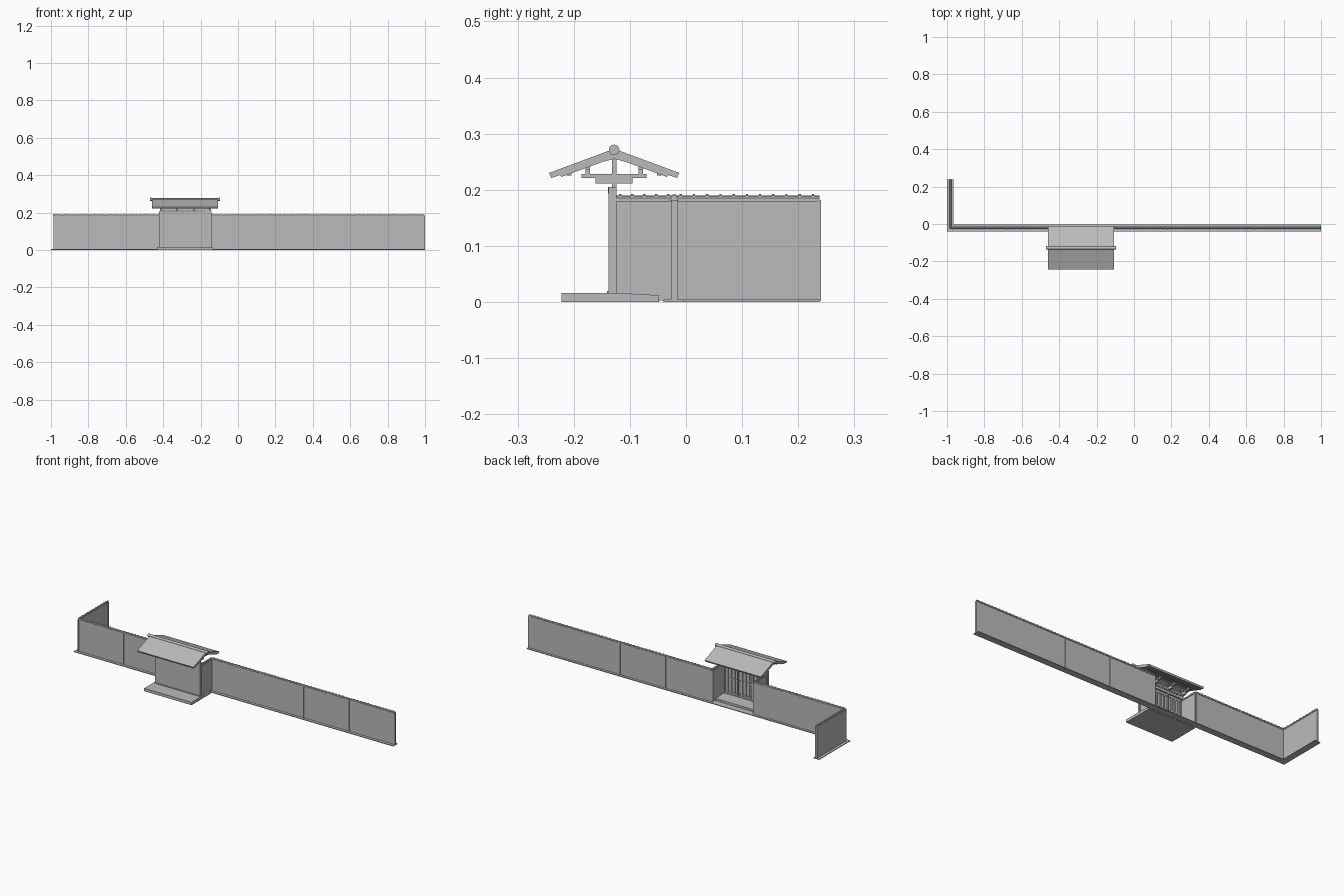
import bpy, bmesh, math
from mathutils import Vector, Matrix

old = bpy.data.objects.get("Cube")
if old:
    bpy.data.objects.remove(old, do_unlink=True)

grey = bpy.data.materials.new("plain_grey")
grey.use_nodes = True
TONE = (0.5, 0.5, 0.5, 1)
grey.diffuse_color = TONE
grey.node_tree.nodes["Principled BSDF"].inputs["Base Color"].default_value = TONE


def finish(name, bm):
    bmesh.ops.recalc_face_normals(bm, faces=bm.faces)
    mesh = bpy.data.meshes.new(name)
    bm.to_mesh(mesh)
    bm.free()
    mesh.materials.append(grey)
    ob = bpy.data.objects.new(name, mesh)
    bpy.context.collection.objects.link(ob)
    return ob


def add_box(bm, x, y, z):
    """Each argument is a (low, high) pair."""
    lo, hi = Vector((x[0], y[0], z[0])), Vector((x[1], y[1], z[1]))
    mat = Matrix.Translation((lo + hi) / 2) @ Matrix.Diagonal((*(hi - lo), 1))
    bmesh.ops.create_cube(bm, size=1, matrix=mat)


def boxes(name, items):
    bm = bmesh.new()
    for item in items:
        add_box(bm, *item)
    return finish(name, bm)


def add_rod(bm, x0, x1, y, z, radius, sides=10):
    mat = Matrix.Translation(((x0 + x1) / 2, y, z)) @ Matrix.Rotation(math.pi / 2, 4, "Y")
    bmesh.ops.create_cone(bm, cap_ends=True, segments=sides, radius1=radius,
                          radius2=radius, depth=abs(x1 - x0), matrix=mat)


def prism(name, outline, x0, x1):
    """Extrude a y-z outline along x."""
    bm = bmesh.new()
    face = bm.faces.new([bm.verts.new((x0, y, z)) for y, z in outline])
    ext = bmesh.ops.extrude_face_region(bm, geom=[face])
    verts = [g for g in ext["geom"] if isinstance(g, bmesh.types.BMVert)]
    bmesh.ops.translate(bm, verts=verts, vec=(x1 - x0, 0, 0))
    return finish(name, bm)


def wall_run(name, start, end, bays):
    """Wall with slim posts and a rounded tile coping between two ground points."""
    a, b = Vector((*start, 0)), Vector((*end, 0))
    length = (b - a).length
    turn = Matrix.Translation(a) @ Matrix.Rotation(math.atan2(b.y - a.y, b.x - a.x), 4, "Z")
    wall, post, cap = bmesh.new(), bmesh.new(), bmesh.new()
    add_box(wall, (0, length), (-0.004, 0.004), (0.003, 0.181))
    for i in range(bays + 1):
        x = length * i / bays
        add_box(post, (x - 0.003, x + 0.003), (-0.006, 0.006), (0.003, 0.182))
    add_box(cap, (0, length), (-0.007, 0.007), (0.179, 0.184))
    add_rod(cap, 0, length, 0, 0.185, 0.0055)
    joints = max(2, round(length / 0.0226))
    for i in range(joints):
        x = length * (i + 0.5) / joints
        add_rod(cap, x - 0.002, x + 0.002, 0, 0.185, 0.0073, 8)
    for part, bm in (("panel", wall), ("posts", post), ("coping", cap)):
        finish(f"{name}_{part}", bm).matrix_world = turn


# Gate extents
GL, GR, GY, WY = -0.418, -0.145, -0.128, -0.021

# Ground strips under the walls
boxes("wall_footing", [((-1, 1), (-0.04, -0.004), (0, 0.004)),
                       ((-1, -0.964), (-0.004, 0.238), (0, 0.004))])

# Walls
wall_run("left_wing_wall", (-0.981, WY), (-0.981, 0.238), 1)
wall_run("left_wall", (-0.981, WY), (GL, WY), 2)
wall_run("right_wall", (GR, WY), (0.997, WY), 4)
wall_run("gate_left_return", (GL + 0.004, WY), (GL + 0.004, GY), 1)
wall_run("gate_right_return", (GR - 0.004, WY), (GR - 0.004, GY), 1)

# Entrance platform with a gently sloping rear
prism("platform", [(-0.222, 0), (-0.222, 0.016), (-0.118, 0.016),
                   (-0.048, 0.012), (-0.048, 0)], -0.432, -0.135)
boxes("door_sill", [((GL, GR), (-0.141, -0.12), (0.014, 0.02))])

# Door frame and leaves
bay = (GR - GL) / 3
edges = [GL + bay * i for i in range(4)]
boxes("door_posts", [((x - 0.004, x + 0.004), (-0.138, -0.124), (0.016, 0.205))
                     for x in edges])
boxes("door_lintel", [((GL, GR), (-0.139, -0.124), (0.193, 0.205)),
                      ((GL, GR), (-0.134, -0.122), (0.212, 0.223))])
boxes("door_leaves", [((edges[i], edges[i + 1]), (-0.138, -0.133), (0.02, 0.195))
                      for i in range(3)])
slats, rails = [], []
for i in range(3):
    for k in range(1, 4):
        x = edges[i] + bay * k / 4
        slats.append(((x - 0.004, x + 0.004), (-0.134, -0.128), (0.024, 0.18)))
    for z in (0.024, 0.1, 0.178):
        rails.append(((edges[i], edges[i + 1]), (-0.1335, -0.129), (z, z + 0.006)))
boxes("door_slats", slats)
boxes("door_rails", rails)
# Short struts of the transom above the lintel
boxes("transom_struts", [((x - 0.004, x + 0.004), (-0.132, -0.124), (0.203, 0.214))
                         for x in [GL + 0.01 + 0.0165 * i for i in range(12)]]
      + [((GR - 0.035, GR), (-0.132, -0.124), (0.203, 0.214))])

# Roof frame
posts, ties, struts = [], [], []
for x in (GL + 0.004, edges[1], edges[2], GR - 0.004):
    w = (x - 0.004, x + 0.004)
    posts.append((w, (GY - 0.004, GY + 0.004), (0.19, 0.262)))
    ties.append((w, (GY - 0.058, GY + 0.058), (0.221, 0.228)))
    ties.append((w, (GY - 0.033, GY + 0.033), (0.211, 0.221)))
    for s in (-1, 1):
        struts.append((w, (GY + s * 0.047 - 0.004, GY + s * 0.047 + 0.004), (0.227, 0.245)))
boxes("roof_king_posts", posts)
boxes("roof_tie_beams", ties)
boxes("roof_struts", struts)
boxes("roof_purlins", [((-0.45, -0.12), (GY + s * d - 0.004, GY + s * d + 0.004), (z, z + 0.01))
                       for s in (-1, 1) for d, z in ((0.08, 0.225), (0.047, 0.236))])

# Pitched roof and its ridge
half = [(0, 0.273), (0.116, 0.230), (0.112, 0.221), (0.097, 0.226),
        (0.094, 0.223), (0.08, 0.228), (0.02, 0.25), (0, 0.255)]
for s, side in ((-1, "front"), (1, "rear")):
    prism(f"{side}_roof_slope", [(GY + s * d, z) for d, z in half], -0.46, -0.108)
ridge = bmesh.new()
add_rod(ridge, -0.466, -0.102, GY, 0.271, 0.008, 16)
for x in (-0.468, -0.1):
    add_rod(ridge, x - 0.003, x + 0.003, GY, 0.271, 0.0095, 16)
finish("roof_ridge", ridge)
